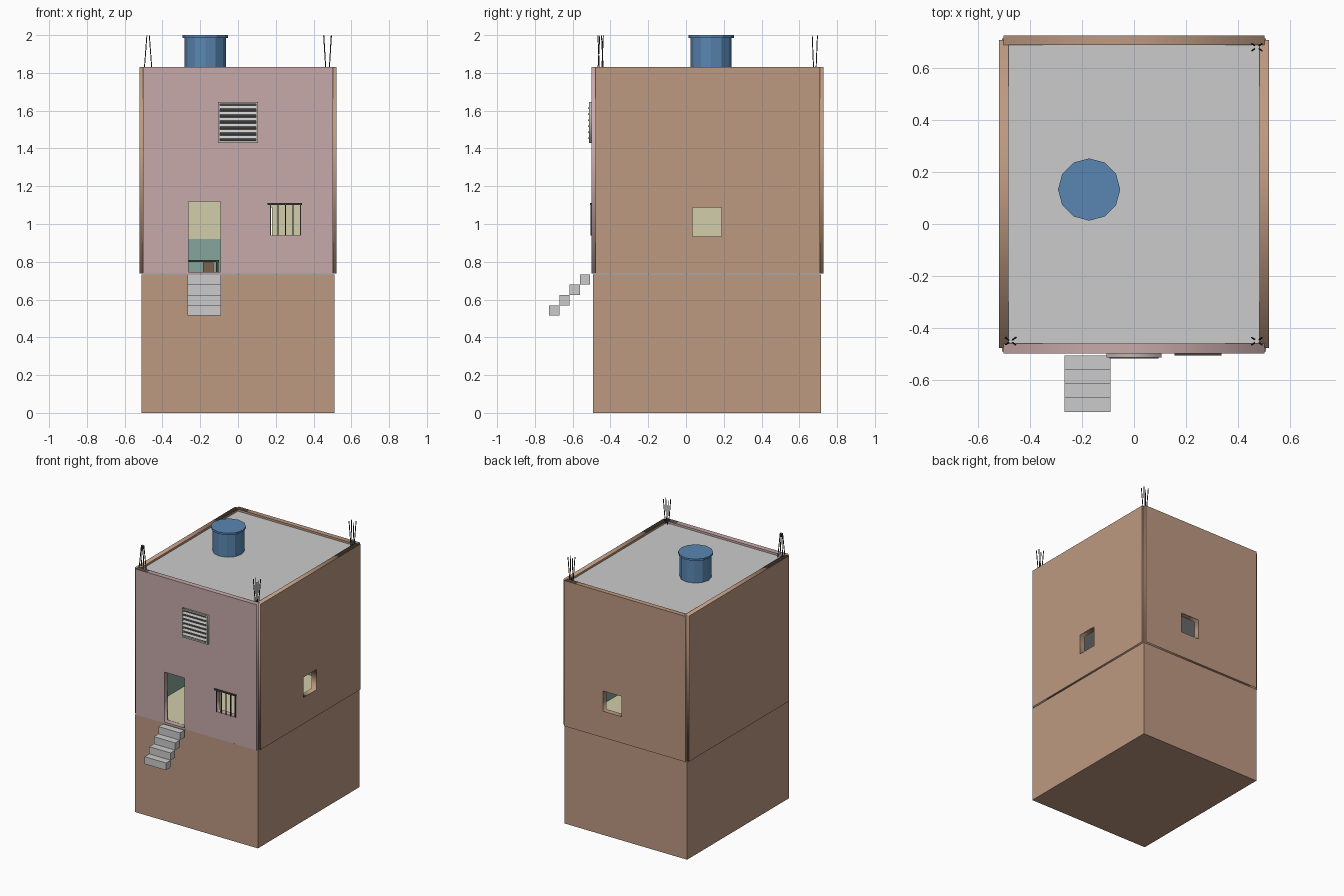
import bpy, bmesh, math
from mathutils import Vector

if "Cube" in bpy.data.objects:
    bpy.data.objects.remove(bpy.data.objects["Cube"])


def mat(name, rgb):
    m = bpy.data.materials.new(name)
    m.diffuse_color = (*rgb, 1)
    m.use_nodes = True
    m.node_tree.nodes["Principled BSDF"].inputs["Base Color"].default_value = m.diffuse_color
    return m


BRICK = mat("clay_brick", (0.51, 0.32, 0.22))
PINK = mat("pink_paint", (0.57, 0.40, 0.40))
CREAM = mat("cream_paint", (0.64, 0.61, 0.41))
TEAL = mat("teal_paint", (0.24, 0.38, 0.33))
BLUE = mat("blue_plastic", (0.10, 0.24, 0.45))
DARK = mat("dark_iron", (0.06, 0.055, 0.05))
WOOD = mat("brown_wood", (0.20, 0.12, 0.07))
FRAME = mat("pale_frame", (0.50, 0.47, 0.42))


def finish(name, bm, m=None):
    me = bpy.data.meshes.new(name)
    bm.to_mesh(me)
    bm.free()
    ob = bpy.data.objects.new(name, me)
    bpy.context.collection.objects.link(ob)
    if m:
        me.materials.append(m)
    return ob


def box(name, x, y, z, m=None, tilt=0):
    bm = bmesh.new()
    bmesh.ops.create_cube(bm, size=1)
    bmesh.ops.scale(bm, vec=(x[1] - x[0], y[1] - y[0], z[1] - z[0]), verts=bm.verts)
    ob = finish(name, bm, m)
    ob.location = ((x[0] + x[1]) / 2, (y[0] + y[1]) / 2, (z[0] + z[1]) / 2)
    ob.rotation_euler.x = tilt
    return ob


def rect(u, v):
    return [(u[0], v[0]), (u[1], v[0]), (u[1], v[1]), (u[0], v[1])]


def panel(name, axis, depth, loops, m):
    """Upright slab: first loop is the outline, the rest are openings."""
    cu = bpy.data.curves.new(name, 'CURVE')
    cu.dimensions, cu.fill_mode = '2D', 'BOTH'
    cu.extrude = (depth[1] - depth[0]) / 2
    for loop in loops:
        s = cu.splines.new('POLY')
        s.points.add(len(loop) - 1)
        for p, (u, v) in zip(s.points, loop):
            p.co = (u, v, 0, 1)
        s.use_cyclic_u = True
    tmp = bpy.data.objects.new(name + "_curve", cu)
    bpy.context.collection.objects.link(tmp)
    dg = bpy.context.evaluated_depsgraph_get()
    me = bpy.data.meshes.new_from_object(tmp.evaluated_get(dg))
    bpy.data.objects.remove(tmp)
    me.materials.clear()
    me.materials.append(m)
    ob = bpy.data.objects.new(name, me)
    bpy.context.collection.objects.link(ob)
    mid = sum(depth) / 2
    ob.rotation_euler = (math.pi / 2, 0, math.pi / 2 if axis == 'x' else 0)
    ob.location = (mid, 0, 0) if axis == 'x' else (0, mid, 0)
    return ob


def rod(name, a, b, r, m, sides=6):
    a, b = Vector(a), Vector(b)
    bm = bmesh.new()
    bmesh.ops.create_cone(bm, cap_ends=True, segments=sides, radius1=r, radius2=r,
                          depth=(b - a).length)
    ob = finish(name, bm, m)
    ob.location = (a + b) / 2
    ob.rotation_euler = (b - a).to_track_quat('Z', 'Y').to_euler()
    return ob


# Solid ground storey
Z0, Z1, ZT = 0.737, 1.27, 1.83
box("base_block", (-0.51, 0.51), (-0.492, 0.715), (0, Z0 - 0.004), BRICK)

# Outer walls with openings
door = rect((-0.262, -0.093), (0.745, 1.12))
front_win = rect((0.17, 0.333), (0.94, 1.10))
side_win = rect((0.035, 0.187), (0.935, 1.087))
back_win = rect((0.025, 0.18), (0.935, 1.087))
wall_z = (Z0, ZT)
panel("front_wall", 'y', (-0.499, -0.46), [rect((-0.503, 0.503), wall_z), door, front_win], PINK)
panel("back_wall", 'y', (0.69, 0.727), [rect((-0.503, 0.503), wall_z), back_win], BRICK)
panel("right_wall", 'x', (0.484, 0.521), [rect((-0.478, 0.709), wall_z), side_win], BRICK)
panel("left_wall", 'x', (-0.521, -0.484), [rect((-0.478, 0.709), wall_z)], BRICK)

# Interior paint: teal dado below, cream above
t, band = 0.004, 0.92
ux, uy = (-0.484, 0.484), (-0.46, 0.69)
low, high = (0.745, band), (band, Z1)
for name, axis, d, u, hole in (("back", 'y', (0.69 - t, 0.69), ux, [back_win]),
                               ("right", 'x', (0.484 - t, 0.484), uy, [side_win]),
                               ("left", 'x', (-0.484, -0.484 + t), uy, [])):
    panel(name + "_dado", axis, d, [rect(u, low)], TEAL)
    panel(name + "_lining", axis, d, [rect(u, high)] + hole, CREAM)
d = (-0.46, -0.46 + t)
panel("front_dado_left", 'y', d, [rect((ux[0], -0.262), low)], TEAL)
panel("front_dado_right", 'y', d, [rect((-0.093, ux[1]), low)], TEAL)
notched = [(ux[0], band), (-0.262, band), (-0.262, 1.12), (-0.093, 1.12),
           (-0.093, band), (ux[1], band), (ux[1], Z1), (ux[0], Z1)]
panel("front_lining", 'y', d, [notched, front_win], CREAM)

# Slabs: room floor, ceiling and roof
box("room_floor", ux, uy, (Z0, 0.746), CREAM)
box("upper_floor", ux, uy, (Z1, Z1 + 0.03))
box("roof_slab", ux, uy, (1.785, 1.815))

# Low bench and box seen through the door
box("bench_top", (-0.40, -0.10), (0.48, 0.66), (0.80, 0.81), DARK)
for i, x in enumerate((-0.39, -0.11)):
    for j, y in enumerate((0.49, 0.65)):
        box(f"bench_leg_{i}{j}", (x - 0.006, x + 0.006), (y - 0.006, y + 0.006), (0.745, 0.80), DARK)
box("storage_box", (-0.185, -0.13), (0.52, 0.60), (0.745, 0.795), WOOD)

# Front steps
for i in range(4):
    y, z = -0.725 + i * 0.0545, 0.515 + i * 0.0545
    box(f"step_{i + 1}", (-0.268, -0.09), (y, y + 0.0545), (z, z + 0.0545))

# Window bars and rails on the front window
for i in range(5):
    x = 0.173 + i * 0.0393
    box(f"window_bar_{i + 1}", (x - 0.003, x + 0.003), (-0.506, -0.498), (0.938, 1.10), DARK)
box("window_lintel", (0.157, 0.338), (-0.508, -0.497), (1.10, 1.11), DARK)

# Louvred vent
vx, vz, vy, w = (-0.107, 0.107), (1.43, 1.646), (-0.514, -0.498), 0.012
panel("vent_frame", 'y', vy, [rect(vx, vz), rect((vx[0] + w, vx[1] - w), (vz[0] + w, vz[1] - w))], FRAME)
box("vent_backing", vx, (-0.502, -0.498), vz, DARK)
for i in range(6):
    z = 1.459 + i * 0.0316
    box(f"vent_slat_{i + 1}", (-0.095, 0.095), (-0.516, -0.500), (z - 0.011, z + 0.008), None,
        math.radians(-25))

# Water tank with lid
for name, r, z in (("tank_body", 0.109, (1.812, 1.986)), ("tank_lid", 0.12, (1.986, 2.0))):
    rod(name, (-0.173, 0.133, z[0]), (-0.173, 0.133, z[1]), r, BLUE, 12)

# Exposed reinforcing rods at three corners
for c, (x, y, r0, r1) in enumerate(((-0.476, -0.452, 0.026, 0.008),
                                    (0.474, -0.452, 0.010, 0.025),
                                    (0.474, 0.682, 0.010, 0.024))):
    for k in range(4):
        a = math.radians(35 + 90 * k + (20 if k % 2 else 0))
        ca, sa = math.cos(a), math.sin(a)
        rod(f"corner_rod_{c + 1}_{k + 1}", (x + r0 * ca, y + r0 * sa, 1.80),
            (x + r1 * ca, y + r1 * sa, 1.998), 0.003, DARK, 4)
